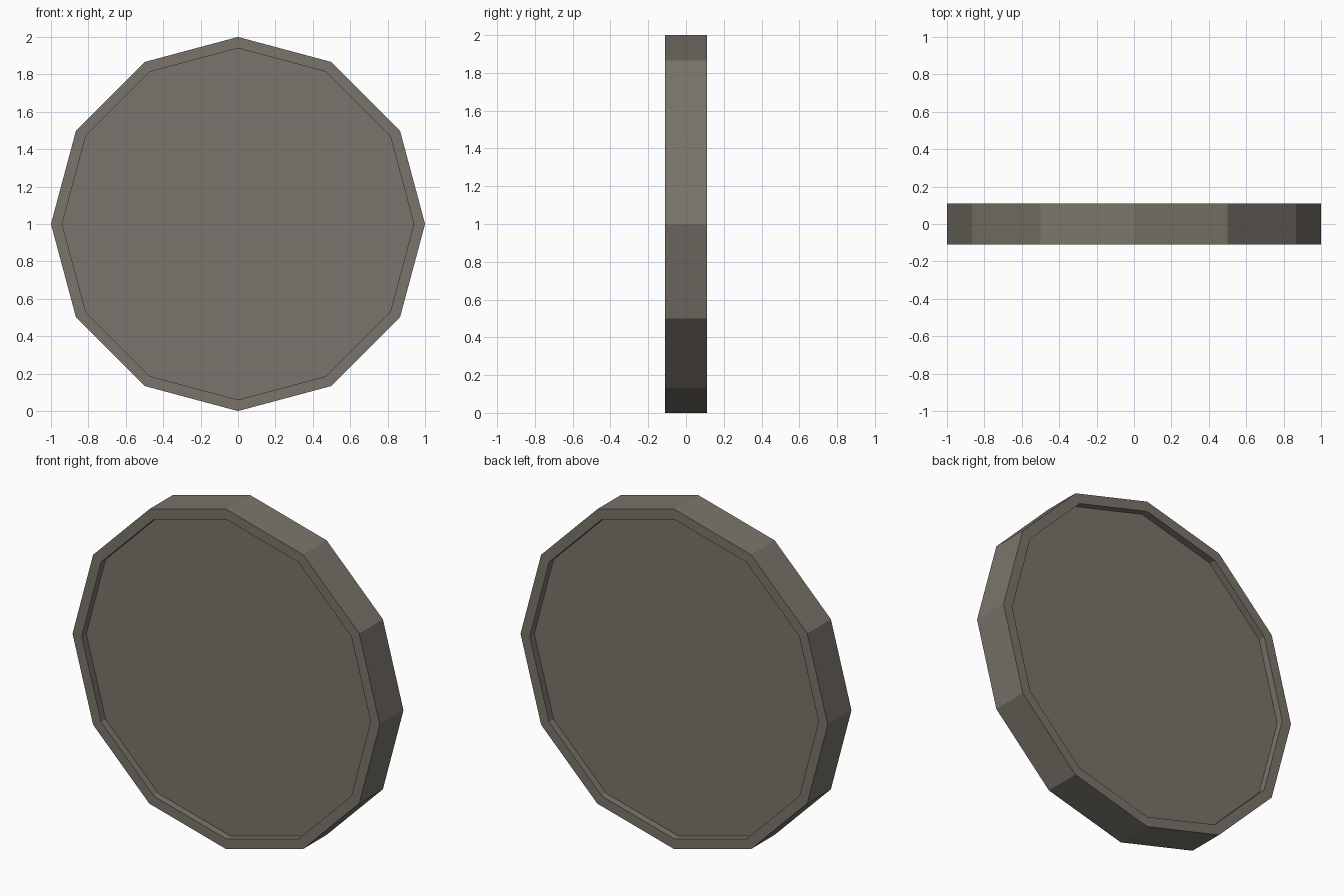
import bpy, bmesh, math

if "Cube" in bpy.data.objects:
    bpy.data.objects.remove(bpy.data.objects["Cube"])

SIDES = 12
HALF = 0.11      # half thickness
RIM = 0.94       # inner radius of the raised rim
FLOOR = 0.068    # half thickness at the recessed faces

stone = bpy.data.materials.new("warm grey stone")
stone.diffuse_color = (0.195, 0.175, 0.145, 1)
stone.use_nodes = True
stone.node_tree.nodes["Principled BSDF"].inputs["Base Color"].default_value = stone.diffuse_color

bm = bmesh.new()


def ring(radius, y):
    """Twelve-sided ring of vertices facing along y."""
    return [bm.verts.new((radius * math.cos(2 * math.pi * i / SIDES), y,
                          1 + radius * math.sin(2 * math.pi * i / SIDES)))
            for i in range(SIDES)]


# Front floor, front rim, outer edge, back rim, back floor
profile = [(RIM, -FLOOR), (RIM, -HALF), (1, -HALF), (1, HALF), (RIM, HALF), (RIM, FLOOR)]
rings = [ring(r, y) for r, y in profile]
for a, b in zip(rings, rings[1:]):
    for i in range(SIDES):
        j = (i + 1) % SIDES
        bm.faces.new((a[i], a[j], b[j], b[i]))

# Recessed flat faces on both sides
bm.faces.new(rings[0])
bm.faces.new(rings[-1])
bmesh.ops.recalc_face_normals(bm, faces=bm.faces)

mesh = bpy.data.meshes.new("rimmed_disc")
bm.to_mesh(mesh)
bm.free()
mesh.materials.append(stone)
disc = bpy.data.objects.new("rimmed_disc", mesh)
bpy.context.collection.objects.link(disc)
